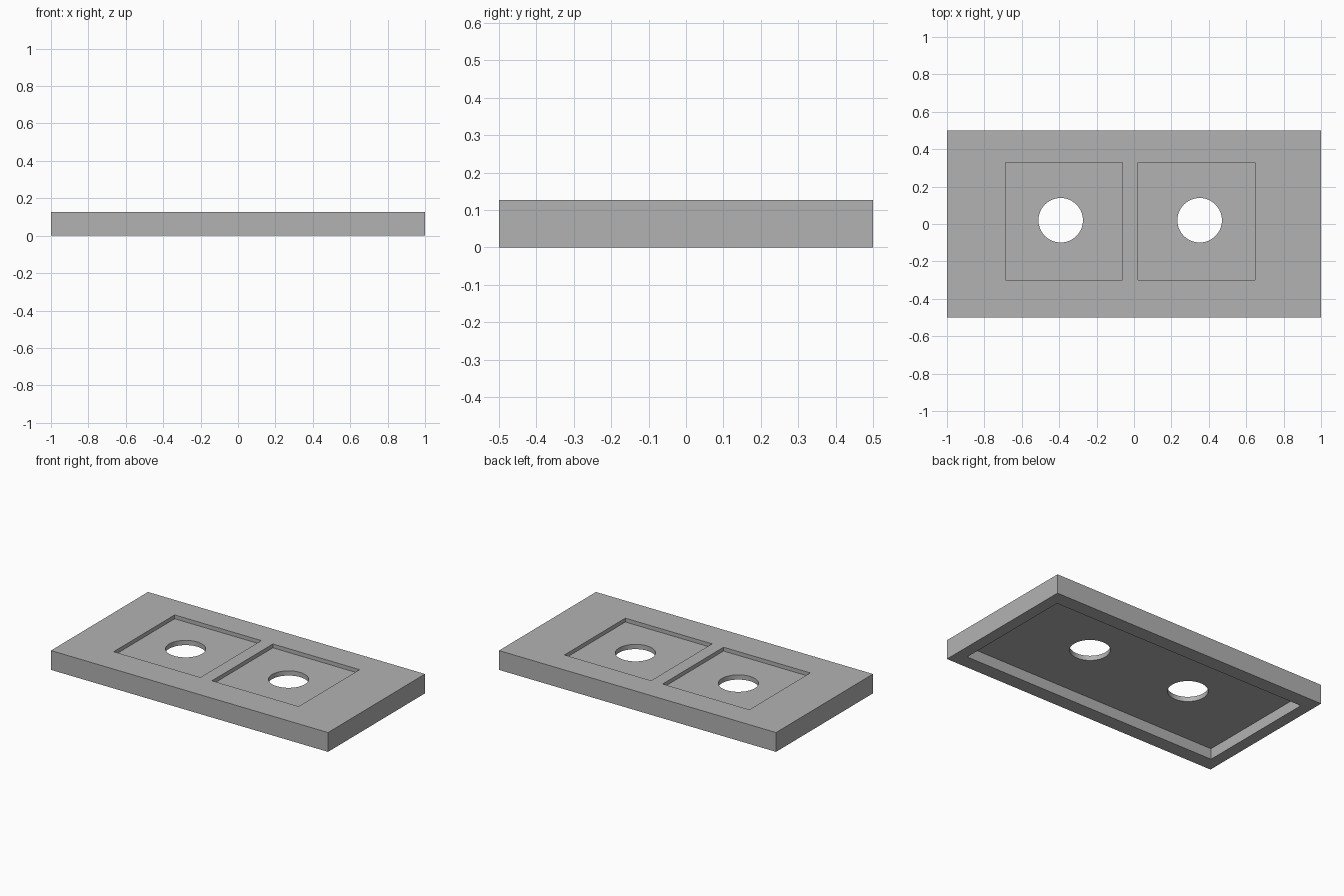
import bpy

if "Cube" in bpy.data.objects:
    bpy.data.objects.remove(bpy.data.objects["Cube"], do_unlink=True)

HEIGHT = 0.126
POCKET_DEPTH = 0.025
CAVITY_DEPTH = 0.07
OVERLAP = 0.05  # how far cutters reach outside the plate


def box(name, x, y, z):
    """Box spanning the given (low, high) ranges."""
    spans = (x, y, z)
    bpy.ops.mesh.primitive_cube_add(size=1, location=[(a + b) / 2 for a, b in spans])
    obj = bpy.context.object
    obj.name = name
    obj.scale = [b - a for a, b in spans]
    bpy.ops.object.transform_apply(location=True, rotation=False, scale=True)
    return obj


def cut(target, cutter):
    """Subtract the cutter from the target and remove it."""
    cutter.hide_render = True
    mod = target.modifiers.new(cutter.name, "BOOLEAN")
    mod.operation = "DIFFERENCE"
    mod.solver = "EXACT"
    mod.object = cutter
    bpy.context.view_layer.objects.active = target
    bpy.ops.object.modifier_apply(modifier=mod.name)
    bpy.data.objects.remove(cutter, do_unlink=True)


# Grey plastic
grey = bpy.data.materials.new("light_grey")
grey.use_nodes = True
colour = (0.448, 0.448, 0.448, 1)
grey.diffuse_color = colour
grey.node_tree.nodes["Principled BSDF"].inputs["Base Color"].default_value = colour

# Main plate
plate = box("cover_plate", (-1, 1), (-0.5, 0.5), (0, HEIGHT))
plate.data.materials.append(grey)

# Hollow underside, leaving a rim
cut(plate, box("underside_cavity", (-0.925, 0.925), (-0.406, 0.406),
               (-OVERLAP, CAVITY_DEPTH)))

# Two square pockets on top, each with a round through hole
for pocket_left, hole_x in ((-0.687, -0.392), (0.022, 0.351)):
    cut(plate, box("square_pocket", (pocket_left, pocket_left + 0.626), (-0.3, 0.328),
                   (HEIGHT - POCKET_DEPTH, HEIGHT + OVERLAP)))
    bpy.ops.mesh.primitive_cylinder_add(vertices=64, radius=0.119, depth=1,
                                        location=(hole_x, 0.02, 0))
    hole = bpy.context.object
    hole.name = "round_hole"
    cut(plate, hole)

# Smooth hole walls with crisp edges elsewhere
bpy.ops.object.select_all(action="DESELECT")
plate.select_set(True)
bpy.context.view_layer.objects.active = plate
bpy.ops.object.shade_smooth_by_angle()
